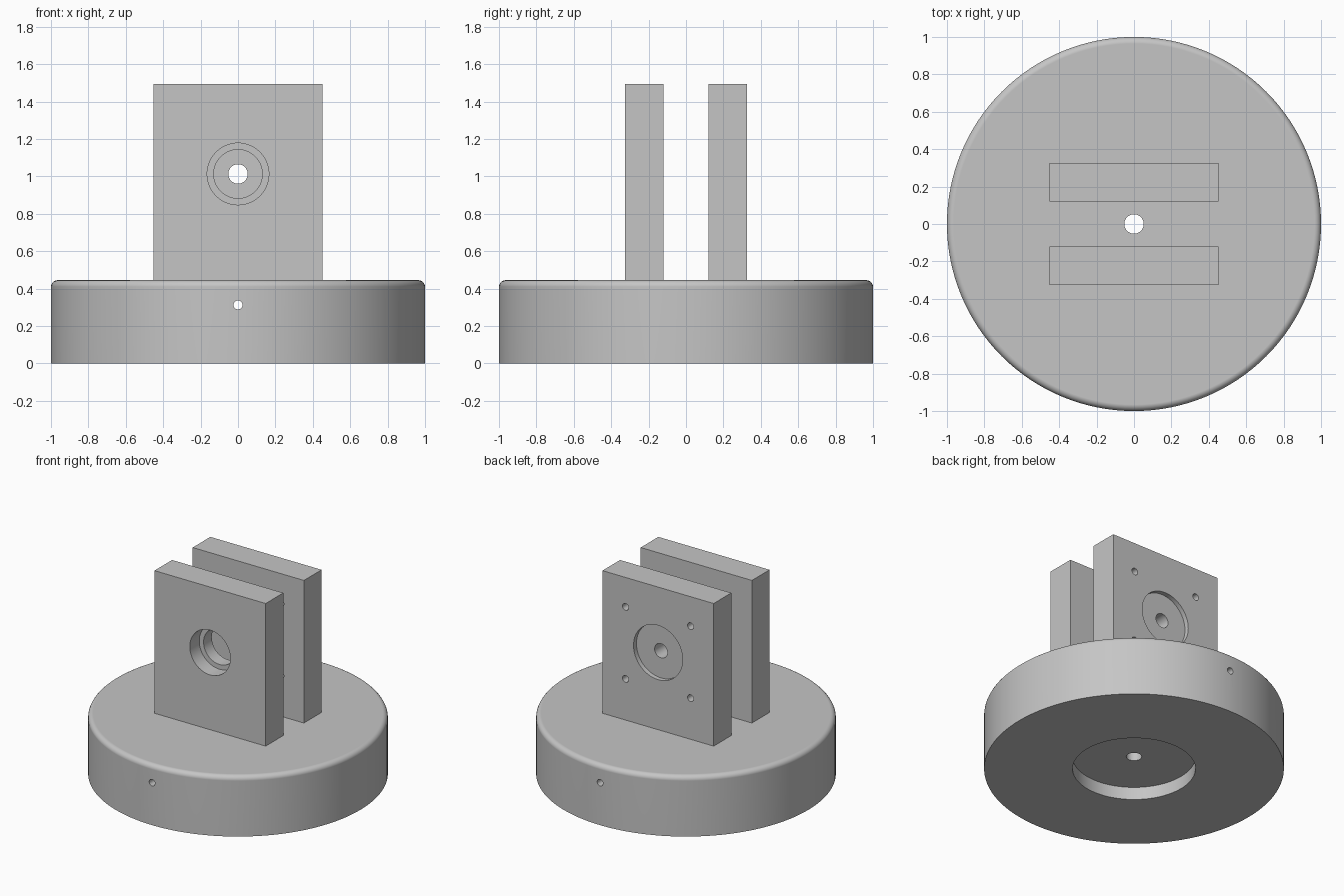
import bpy
from math import radians

if "Cube" in bpy.data.objects:
    bpy.data.objects.remove(bpy.data.objects["Cube"], do_unlink=True)

grey = bpy.data.materials.new("plain_grey")
grey.use_nodes = True
colour = (0.56, 0.56, 0.56, 1)
grey.diffuse_color = colour
grey.node_tree.nodes["Principled BSDF"].inputs["Base Color"].default_value = colour

BASE_TOP, PLATE_TOP = 0.445, 1.495
INNER_Y, OUTER_Y = 0.12, 0.325
AXIS_Z = 1.013


def activate(obj):
    bpy.ops.object.select_all(action='DESELECT')
    obj.select_set(True)
    bpy.context.view_layer.objects.active = obj


def cylinder(name, radius, start, end, axis='Z', x=0, other=0, sides=48):
    """Cylinder from start to end along an axis; other is its z when it runs along y."""
    mid = (start + end) / 2
    upright = axis == 'Z'
    bpy.ops.mesh.primitive_cylinder_add(
        vertices=sides, radius=radius, depth=end - start,
        location=(x, 0, mid) if upright else (x, mid, other),
        rotation=(0, 0, 0) if upright else (radians(90), 0, 0))
    obj = bpy.context.object
    obj.name = name
    return obj


def cut(obj, cutter):
    mod = obj.modifiers.new("cut", 'BOOLEAN')
    mod.operation = 'DIFFERENCE'
    mod.solver = 'EXACT'
    mod.object = cutter
    activate(obj)
    bpy.ops.object.modifier_apply(modifier=mod.name)
    bpy.data.objects.remove(cutter, do_unlink=True)


def bore(obj, radius, start, end, **where):
    cut(obj, cylinder("cutter", radius, start, end, **where))


def finish(obj):
    obj.data.materials.clear()
    obj.data.materials.append(grey)
    activate(obj)
    bpy.ops.object.shade_smooth_by_angle(angle=radians(35))
    normals = obj.modifiers.new("clean_normals", 'WEIGHTED_NORMAL')
    normals.keep_sharp = True


def plate(name, y):
    bpy.ops.mesh.primitive_cube_add(size=1, location=(0, y, (BASE_TOP + PLATE_TOP) / 2))
    obj = bpy.context.object
    obj.name = name
    obj.scale = (0.906, OUTER_Y - INNER_Y, PLATE_TOP - BASE_TOP)
    bpy.ops.object.transform_apply(location=False, rotation=False, scale=True)
    return obj


# Round base with a rounded top rim
base = cylinder("round_base", 1, 0, BASE_TOP, sides=128)
bevel = base.modifiers.new("rim", 'BEVEL')
bevel.limit_method = 'WEIGHT'
bevel.width = 0.035
bevel.segments = 5
weights = base.data.attributes.new("bevel_weight_edge", 'FLOAT', 'EDGE')
for edge in base.data.edges:
    if all(base.data.vertices[v].co.z > 0 for v in edge.vertices):
        weights.data[edge.index].value = 1
activate(base)
bpy.ops.object.modifier_apply(modifier=bevel.name)

# Underside recess, centre hole and cross hole
bore(base, 0.41, -0.1, 0.093, sides=96)
bore(base, 0.052, -0.1, 0.6)
bore(base, 0.024, -1.2, 1.2, axis='Y', other=0.313, sides=24)
finish(base)

# Front plate with a stepped bearing seat
middle = (INNER_Y + OUTER_Y) / 2
front = plate("front_plate", -middle)
bore(front, 0.165, -0.5, -OUTER_Y + 0.11, axis='Y', other=AXIS_Z, sides=64)
bore(front, 0.13, -0.5, 0, axis='Y', other=AXIS_Z, sides=64)
finish(front)

# Back plate with a shallow round recess, shaft hole and four screw holes
back = plate("back_plate", middle)
bore(back, 0.2, OUTER_Y - 0.034, 0.5, axis='Y', other=AXIS_Z, sides=64)
bore(back, 0.052, 0, 0.5, axis='Y', other=AXIS_Z)
for sx in (-1, 1):
    for sz in (-1, 1):
        bore(back, 0.025, 0, 0.5, axis='Y', x=sx * 0.265,
             other=AXIS_Z + sz * 0.265, sides=24)
finish(back)
